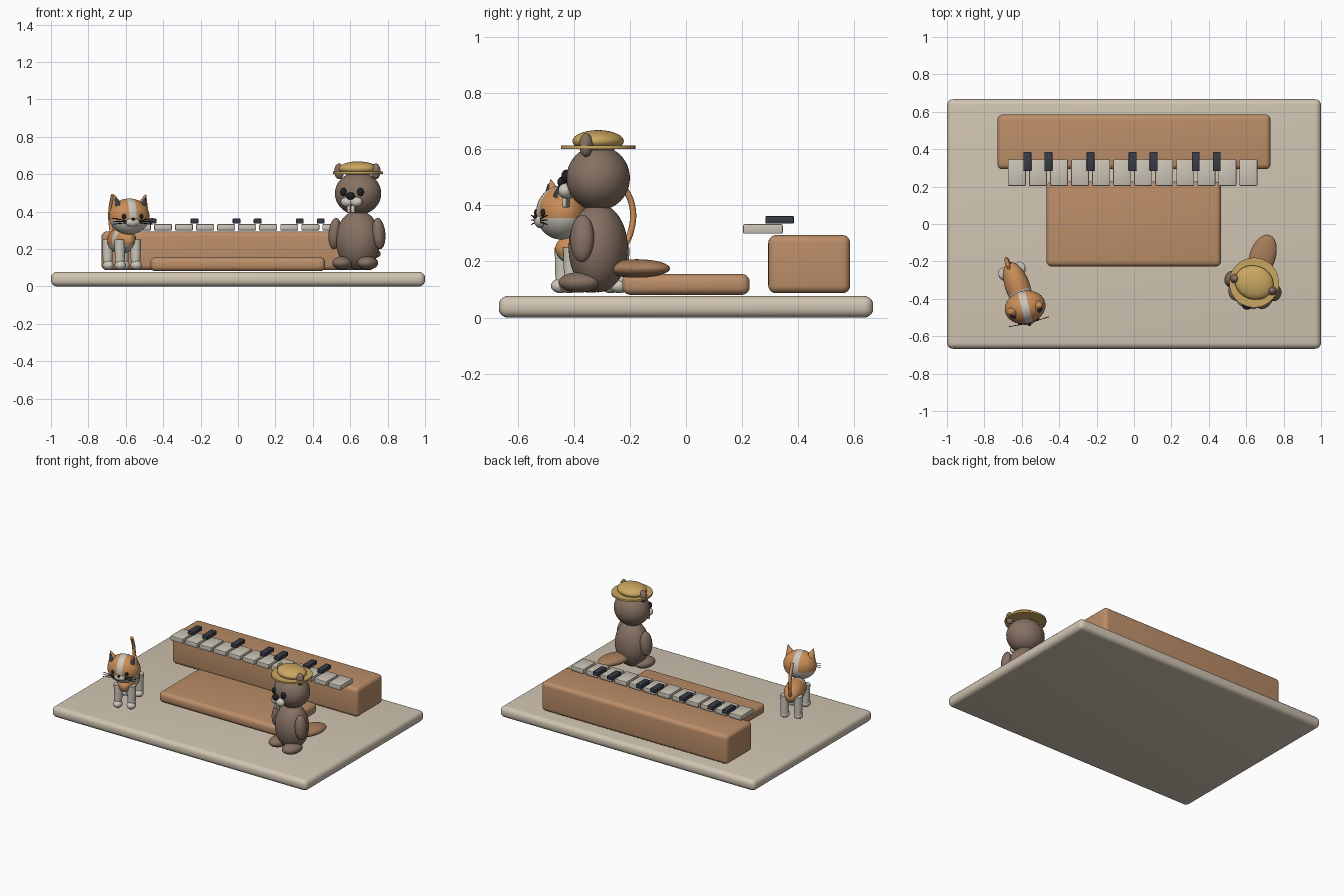
import bpy, bmesh, math
from mathutils import Matrix, Vector

if "Cube" in bpy.data.objects:
    bpy.data.objects.remove(bpy.data.objects["Cube"])


def material(name, r, g, b):
    m = bpy.data.materials.new(name)
    m.use_nodes = True
    m.diffuse_color = (r, g, b, 1)
    m.node_tree.nodes["Principled BSDF"].inputs["Base Color"].default_value = (r, g, b, 1)
    return m


CREAM = material("cream", .64, .56, .45)
IVORY = material("ivory", .60, .55, .47)
WOOD = material("tan wood", .50, .27, .14)
DARK = material("charcoal", .04, .045, .06)
FUR = material("brown fur", .24, .165, .125)
TAIL = material("tail brown", .38, .20, .10)
STRAW = material("straw", .60, .39, .12)
GINGER = material("ginger", .60, .27, .10)
WHITE = material("white fur", .62, .58, .51)
BLACK = material("black", .015, .015, .018)

parts = []


def finish(name, bm, mats, frame=Matrix()):
    me = bpy.data.meshes.new(name)
    bm.to_mesh(me)
    bm.free()
    for m in mats:
        me.materials.append(m)
    ob = bpy.data.objects.new(name, me)
    ob.matrix_world = frame
    bpy.context.collection.objects.link(ob)
    parts.append(ob)
    return ob


def frame_at(x, y, degrees):
    return Matrix.Translation((x, y, 0)) @ Matrix.Rotation(math.radians(degrees), 4, 'Z')


def box(name, lo, hi, mat, bevel, frame=Matrix(), segments=5):
    lo, hi = Vector(lo), Vector(hi)
    bm = bmesh.new()
    bmesh.ops.create_cube(bm, size=1)
    bmesh.ops.transform(bm, verts=bm.verts,
                        matrix=Matrix.Translation((lo + hi) / 2) @ Matrix.Diagonal((*(hi - lo), 1)))
    bmesh.ops.bevel(bm, geom=bm.edges[:], offset=bevel, segments=segments,
                    profile=0.5, affect='EDGES')
    return finish(name, bm, [mat], frame)


def ball(name, center, radii, mats, frame=Matrix(), cuts=(), rule=None, tilt=0):
    """Ellipsoid; cuts are (point, normal) planes, rule picks the material of a face centre."""
    bm = bmesh.new()
    bmesh.ops.create_uvsphere(bm, u_segments=40, v_segments=24, radius=1)
    m = (Matrix.Translation(center) @ Matrix.Rotation(math.radians(tilt), 4, 'Y')
         @ Matrix.Diagonal((*radii, 1)))
    bmesh.ops.transform(bm, verts=bm.verts, matrix=m)
    for point, normal in cuts:
        geom = bm.verts[:] + bm.edges[:] + bm.faces[:]
        bmesh.ops.bisect_plane(bm, geom=geom, plane_co=point, plane_no=normal, dist=1e-5)
    if rule:
        for f in bm.faces:
            f.material_index = rule(f.calc_center_median())
    return finish(name, bm, mats, frame)


def rod(name, a, b, r1, r2, mat, frame=Matrix(), sides=24):
    a, b = Vector(a), Vector(b)
    bm = bmesh.new()
    bmesh.ops.create_cone(bm, cap_ends=True, segments=sides, radius1=r1, radius2=r2,
                          depth=(b - a).length)
    turn = (b - a).to_track_quat('Z', 'Y').to_matrix().to_4x4()
    bmesh.ops.transform(bm, verts=bm.verts, matrix=Matrix.Translation((a + b) / 2) @ turn)
    return finish(name, bm, [mat], frame)


SIDES = (("left", 1), ("right", -1))

# Platform, keyboard body and seat pad
box("platform", (-1, -.667, 0), (1, .667, .077), CREAM, .032)
box("keyboard_body", (-.73, .293, .087), (.73, .585, .294), WOOD, .028)
box("seat_pad", (-.468, -.227, .081), (.466, .227, .155), WOOD, .028)

# Keys
for i in range(12):
    x = -.626 + i * .1125
    box(f"white_key_{i}", (x - .048, .204, .299), (x + .048, .345, .333), IVORY, .005, segments=2)
    if i in (0, 1, 3, 5, 6, 8, 9):
        k = x + .056
        box(f"black_key_{i}", (k - .021, .283, .335), (k + .021, .385, .362), DARK, .004, segments=2)

# Beaver body, head and tail
B = frame_at(.642, -.313, -18)
ball("beaver_body", (0, 0, .248), (.121, .104, .158), [FUR], B)
ball("beaver_head", (0, 0, .497), (.125, .112, .115), [FUR], B)
ball("beaver_tail", (0, .145, .175), (.07, .122, .033), [TAIL], B)
for side, s in SIDES:
    ball(f"beaver_{side}_arm", (s * .123, -.02, .282), (.034, .043, .084), [FUR], B, tilt=-s * 5)
    ball(f"beaver_{side}_foot", (s * .07, -.05, .125), (.054, .074, .036), [FUR], B)
    ball(f"beaver_{side}_ear", (s * .103, -.012, .615), (.026, .024, .042), [FUR], B)
    ball(f"beaver_{side}_eye", (s * .048, -.105, .505), (.018, .016, .022), [BLACK], B)
    ball(f"beaver_{side}_cheek", (s * .026, -.113, .452), (.034, .026, .027), [WHITE], B)
    x = s * .012
    box(f"beaver_{side}_tooth", (x - .01, -.128, .393), (x + .01, -.112, .432), IVORY, .003, B, 2)
ball("beaver_nose", (0, -.133, .483), (.024, .018, .02), [BLACK], B)

# Straw hat
rod("hat_brim", (0, 0, .6), (0, 0, .613), .133, .133, STRAW, B, 48)
ball("hat_crown", (0, 0, .629), (.105, .09, .039), [STRAW], B)

# Cat body with a white belly and a white band
C = frame_at(-.622, -.335, 20)
ball("cat_body", (0, 0, .245), (.066, .138, .07), [GINGER, WHITE], C,
     [((0, 0, .222), (0, 0, 1)), ((0, -.025, 0), (0, 1, 0)), ((0, -.068, 0), (0, 1, 0))],
     lambda c: int(c.z < .222 or -.068 < c.y < -.025))
for side, s in SIDES:
    for end, y in (("front", -.095), ("rear", .095)):
        rod(f"cat_{end}_{side}_leg", (s * .045, y, .1), (s * .045, y, .25), .025, .029, WHITE, C)
        ball(f"cat_{end}_{side}_paw", (s * .045, y - .008, .113), (.03, .035, .026), [WHITE], C)

# Cat tail
curve = bpy.data.curves.new("cat_tail", 'CURVE')
curve.dimensions = '3D'
curve.bevel_depth = .011
curve.bevel_resolution = 4
curve.use_fill_caps = True
spline = curve.splines.new('BEZIER')
path = [(0, .115, .24), (-.005, .15, .31), (-.008, .155, .40), (-.01, .11, .488)]
spline.bezier_points.add(len(path) - 1)
for p, co in zip(spline.bezier_points, path):
    p.co = co
    p.handle_left_type = p.handle_right_type = 'AUTO'
curve.materials.append(GINGER)
tail = bpy.data.objects.new("cat_tail", curve)
tail.matrix_world = C
bpy.context.collection.objects.link(tail)

# Cat head with a white muzzle and a white stripe
H = frame_at(-.582, -.445, 14)
ball("cat_head", (0, 0, .374), (.11, .088, .096), [GINGER, WHITE], H,
     [((0, 0, .355), (0, 0, 1)), ((.02, 0, 0), (1, 0, 0)), ((-.02, 0, 0), (1, 0, 0))],
     lambda c: int(c.z < .355 or abs(c.x) < .02))
ball("cat_muzzle", (0, -.075, .343), (.04, .022, .024), [WHITE], H)
ball("cat_nose", (0, -.095, .359), (.01, .008, .007), [BLACK], H)
for side, s in SIDES:
    rod(f"cat_{side}_ear", (s * .068, -.01, .425), (s * .088, -.016, .492), .034, .002, GINGER, H)
    rod(f"cat_{side}_inner_ear", (s * .069, -.025, .432), (s * .084, -.027, .477), .021, .001, DARK, H)
    ball(f"cat_{side}_eye", (s * .047, -.077, .374), (.012, .01, .014), [BLACK], H)
    for i in (-1, 0, 1):
        rod(f"cat_{side}_whisker_{i}", (s * .035, -.085, .346 + i * .006),
            (s * .112, -.08, .348 + i * .016), .0022, .0022, BLACK, H, 6)

# Smooth shading with sharp edges kept
for ob in parts:
    ob.select_set(True)
bpy.context.view_layer.objects.active = parts[0]
bpy.ops.object.shade_smooth_by_angle(angle=math.radians(35))
